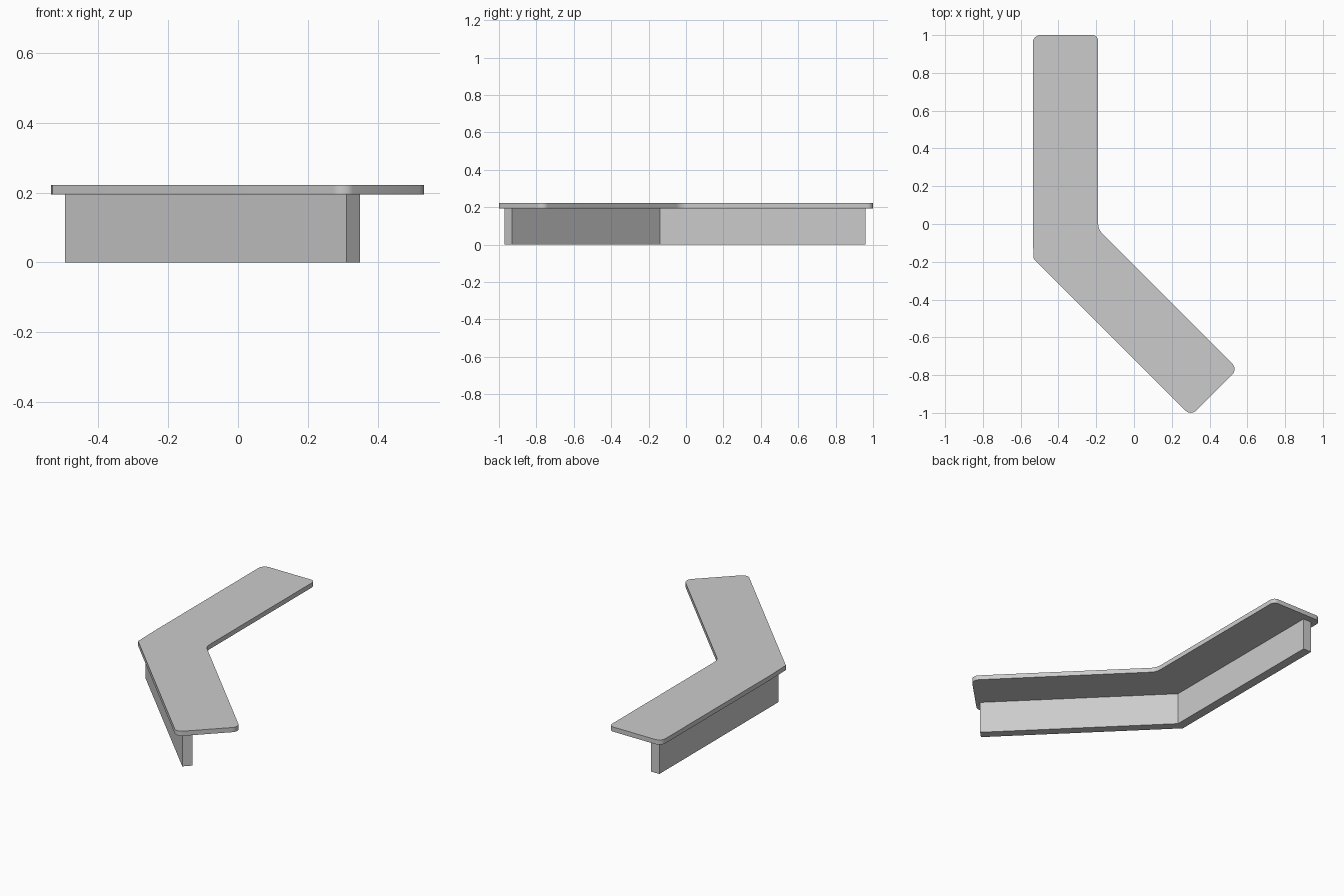
import bpy, bmesh
from math import tan
from mathutils import Vector

if "Cube" in bpy.data.objects:
    bpy.data.objects.remove(bpy.data.objects["Cube"])


def rounded(points, steps=6):
    """Outline from (x, y, radius) corners, listed counter-clockwise."""
    out = []
    n = len(points)
    for i, (x, y, r) in enumerate(points):
        p = Vector((x, y))
        if r == 0:
            out.append(p)
            continue
        a = (Vector(points[i - 1][:2]) - p).normalized()
        b = (Vector(points[(i + 1) % n][:2]) - p).normalized()
        half = a.angle(b) / 2
        cut = r / tan(half)
        centre = p + (a + b).normalized() * (r ** 2 + cut ** 2) ** 0.5
        start, end = p + a * cut - centre, p + b * cut - centre
        for k in range(steps + 1):
            d = start.lerp(end, k / steps).normalized()
            out.append(centre + d * r)
    return out


def prism(name, outline, z0, z1):
    bm = bmesh.new()
    face = bm.faces.new([bm.verts.new((p.x, p.y, z0)) for p in outline])
    top = bmesh.ops.extrude_face_region(bm, geom=[face])["geom"]
    moved = [v for v in top if isinstance(v, bmesh.types.BMVert)]
    bmesh.ops.translate(bm, verts=moved, vec=(0, 0, z1 - z0))
    # Close the underside if the extrusion consumed it
    if any(e.is_boundary for e in bm.edges):
        bmesh.ops.holes_fill(bm, edges=[e for e in bm.edges if e.is_boundary], sides=0)
    bmesh.ops.recalc_face_normals(bm, faces=bm.faces)
    mesh = bpy.data.meshes.new(name)
    bm.to_mesh(mesh)
    bm.free()
    obj = bpy.data.objects.new(name, mesh)
    bpy.context.collection.objects.link(obj)
    bpy.context.view_layer.objects.active = obj
    bpy.ops.object.select_all(action='DESELECT')
    obj.select_set(True)
    bpy.ops.object.shade_smooth_by_angle()
    return obj


# Angled counter top with rounded ends and a soft inner bend
prism("counter_top", rounded([
    (-0.536, 1.0, 0.04), (-0.536, -0.03, 0), (-0.532, -0.183, 0.012),
    (0.301, -1.016, 0.04), (0.549, -0.768, 0.04),
    (-0.19, -0.029, 0.08), (-0.19, 1.0, 0.03)]), 0.194, 0.222)

# Thin bent wall supporting the outer side
prism("support_wall", rounded([
    (-0.496, 0.96, 0), (-0.496, -0.163, 0), (0.311, -0.97, 0),
    (0.35, -0.931, 0), (-0.441, -0.14, 0), (-0.441, 0.96, 0)]), 0.0, 0.194)
